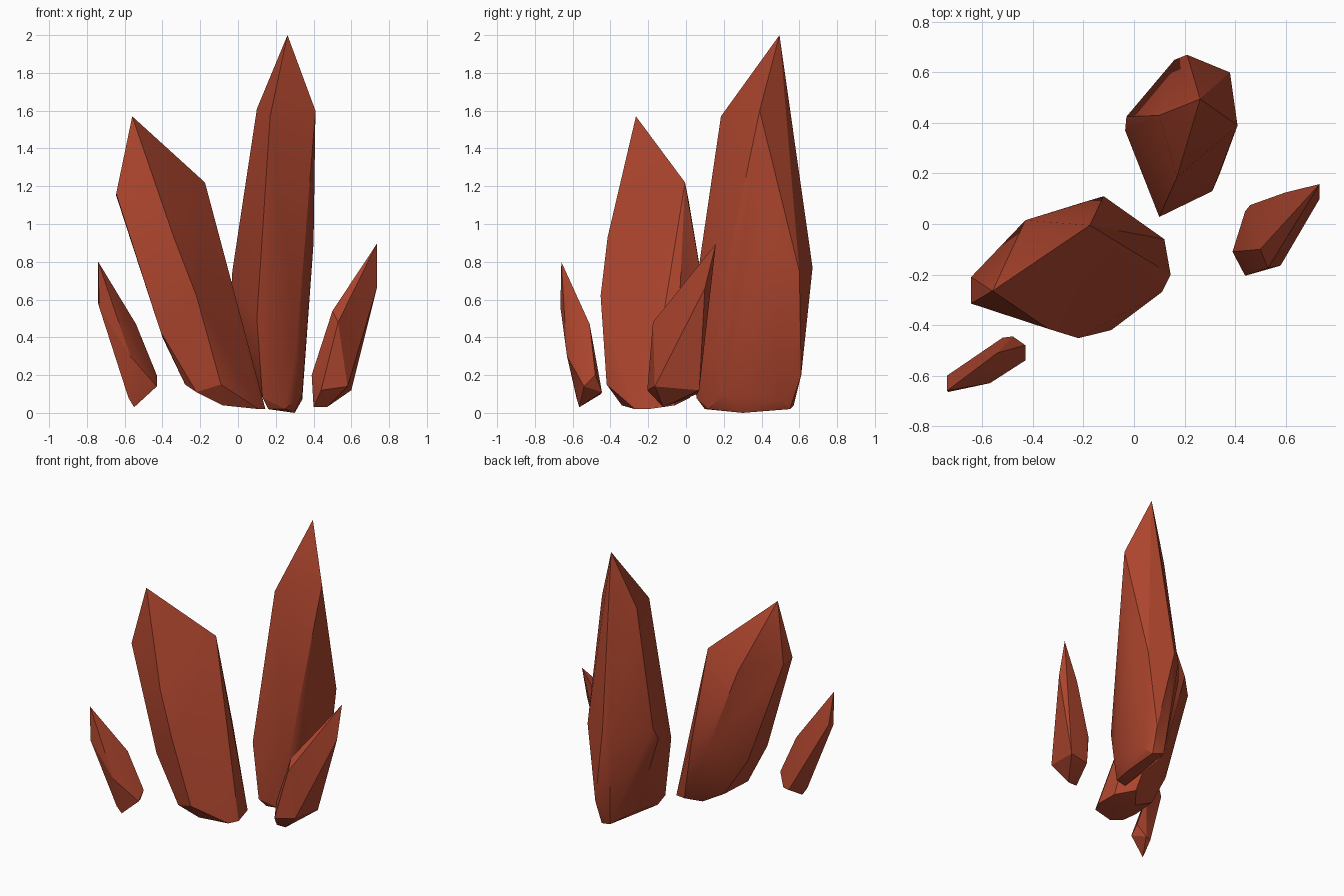
import bpy, bmesh, math

mat = bpy.data.materials.new("brick red crystal")
mat.diffuse_color = (0.42, 0.060, 0.027, 1)


def crystal(name, *rings):
    """Faceted convex shard wrapped around a few corner points (tip to foot)."""
    bm = bmesh.new()
    for ring in rings:
        for p in ring:
            bm.verts.new(p)
    bmesh.ops.convex_hull(bm, input=bm.verts[:])
    loose = [v for v in bm.verts if not v.link_faces]
    bmesh.ops.delete(bm, geom=loose, context='VERTS')
    bmesh.ops.dissolve_limit(bm, angle_limit=math.radians(2),
                             verts=bm.verts[:], edges=bm.edges[:])
    bmesh.ops.recalc_face_normals(bm, faces=bm.faces[:])
    me = bpy.data.meshes.new(name)
    bm.to_mesh(me)
    bm.free()
    me.materials.append(mat)
    for f in me.polygons:
        f.use_smooth = True
    me.set_sharp_from_angle(angle=math.radians(24))
    ob = bpy.data.objects.new(name, me)
    bpy.context.collection.objects.link(ob)
    return ob


# tall upright shard at the back
crystal("tall_crystal",
        [(.262, .495, 2)],
        [(.17, .185, 1.57), (.41, .39, 1.6), (.10, .43, 1.61)],
        [(-.03, .425, .75), (-.035, .37, .66), (.10, .028, .5), (.31, .13, .35),
         (.40, .42, .9), (.38, .60, .75), (.21, .67, .77), (.16, .65, .72)],
        [(.34, .5, .07), (.34, .2, .1), (.30, .3, 0), (.30, .55, .02),
         (.25, .12, .02), (.16, .10, .02), (.13, .055, .08), (.12, .4, .1),
         (.22, .57, .04), (.31, .61, .2)])

# wide shard leaning left
crystal("leaning_crystal",
        [(-.56, -.265, 1.57), (-.175, -.005, 1.22)],
        [(-.645, -.315, 1.16), (-.645, -.21, 1.15), (-.43, .015, 1.12)],
        [(-.34, -.415, .93), (-.22, -.452, .62), (-.41, -.36, .43),
         (-.40, -.15, .40), (-.12, .11, .55), (-.22, .08, .5)],
        [(-.09, -.42, .15), (-.28, -.32, .15), (-.22, -.38, .11),
         (-.24, -.1, .13), (-.08, -.34, .04), (-.08, -.08, .04), (.11, -.27, .02),
         (.145, -.2, .02), (.12, -.06, .04), (0, .02, .08)])

# small shard, front left
crystal("small_left_crystal",
        [(-.74, -.66, .80)],
        [(-.74, -.6, .58), (-.735, -.665, .56), (-.54, -.51, .47), (-.57, -.63, .3)],
        [(-.43, -.48, .2), (-.43, -.54, .14), (-.58, -.58, .08), (-.55, -.565, .03),
         (-.48, -.445, .11), (-.52, -.45, .1)])

# small shard, right
crystal("small_right_crystal",
        [(.735, .158, .895)],
        [(.735, .10, .66), (.50, -.10, .54), (.53, -.175, .48), (.60, .125, .65),
         (.46, .075, .3), (.44, .05, .25)],
        [(.58, -.165, .14), (.44, -.205, .12), (.39, -.11, .2), (.40, -.12, .03),
         (.47, -.12, .03), (.46, .06, .1), (.60, .07, .12)])
